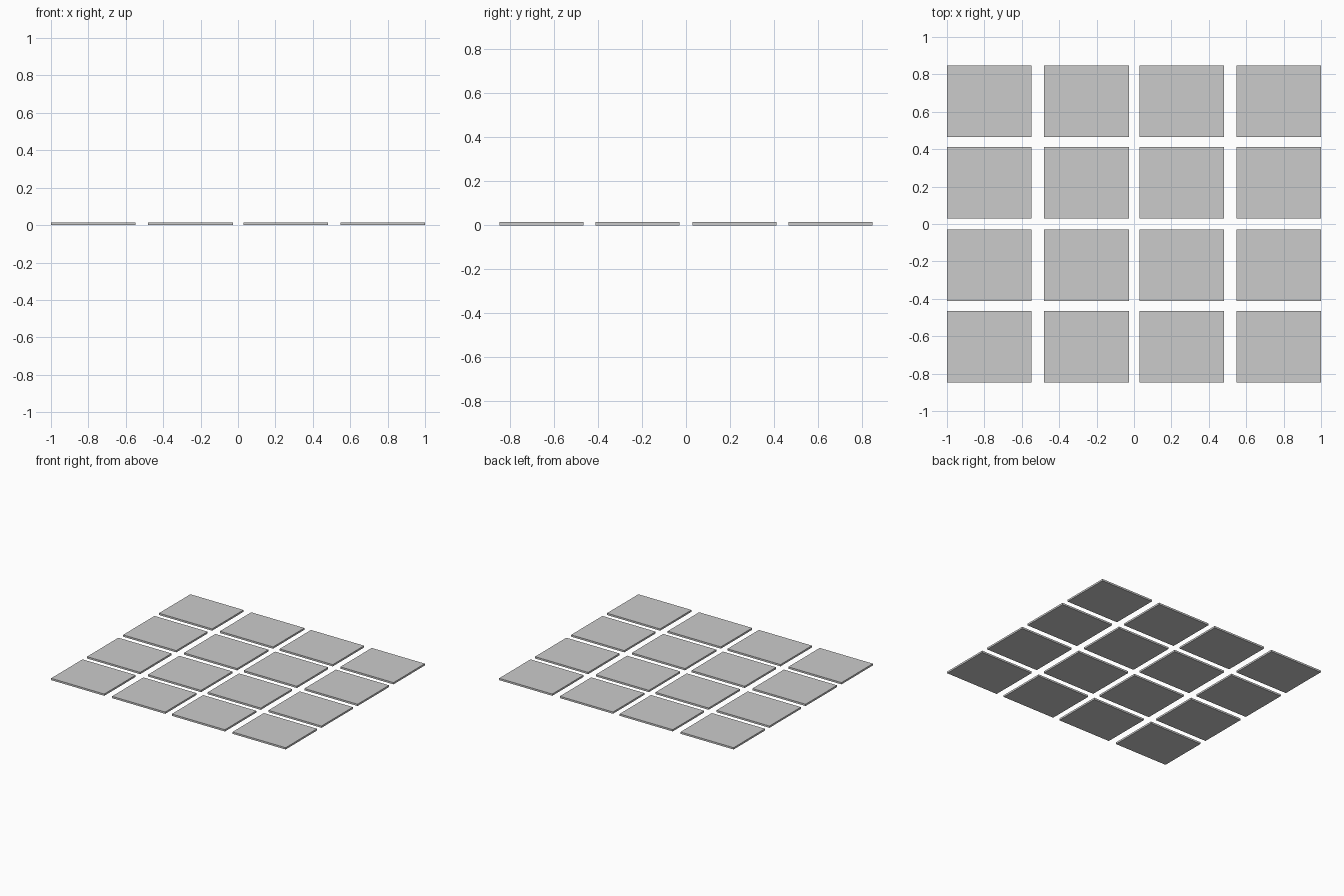
import bpy

if "Cube" in bpy.data.objects:
    bpy.data.objects.remove(bpy.data.objects["Cube"])

# Tile size and the centre lines of the four columns and four rows
WIDTH, DEPTH, HEIGHT = 0.453, 0.382, 0.014
COLUMNS = (-0.7735, -0.254, 0.2555, 0.7735)
ROWS = (-0.657, -0.22, 0.22, 0.657)


def add_tile(name, x, y):
    bpy.ops.mesh.primitive_cube_add(size=1, location=(x, y, HEIGHT / 2))
    tile = bpy.context.object
    tile.name = name
    tile.scale = (WIDTH, DEPTH, HEIGHT)
    bpy.ops.object.transform_apply(location=False, rotation=False, scale=True)


# Flat slabs laid out in a 4 x 4 grid
for r, y in enumerate(ROWS, 1):
    for c, x in enumerate(COLUMNS, 1):
        add_tile(f"tile_row{r}_column{c}", x, y)
